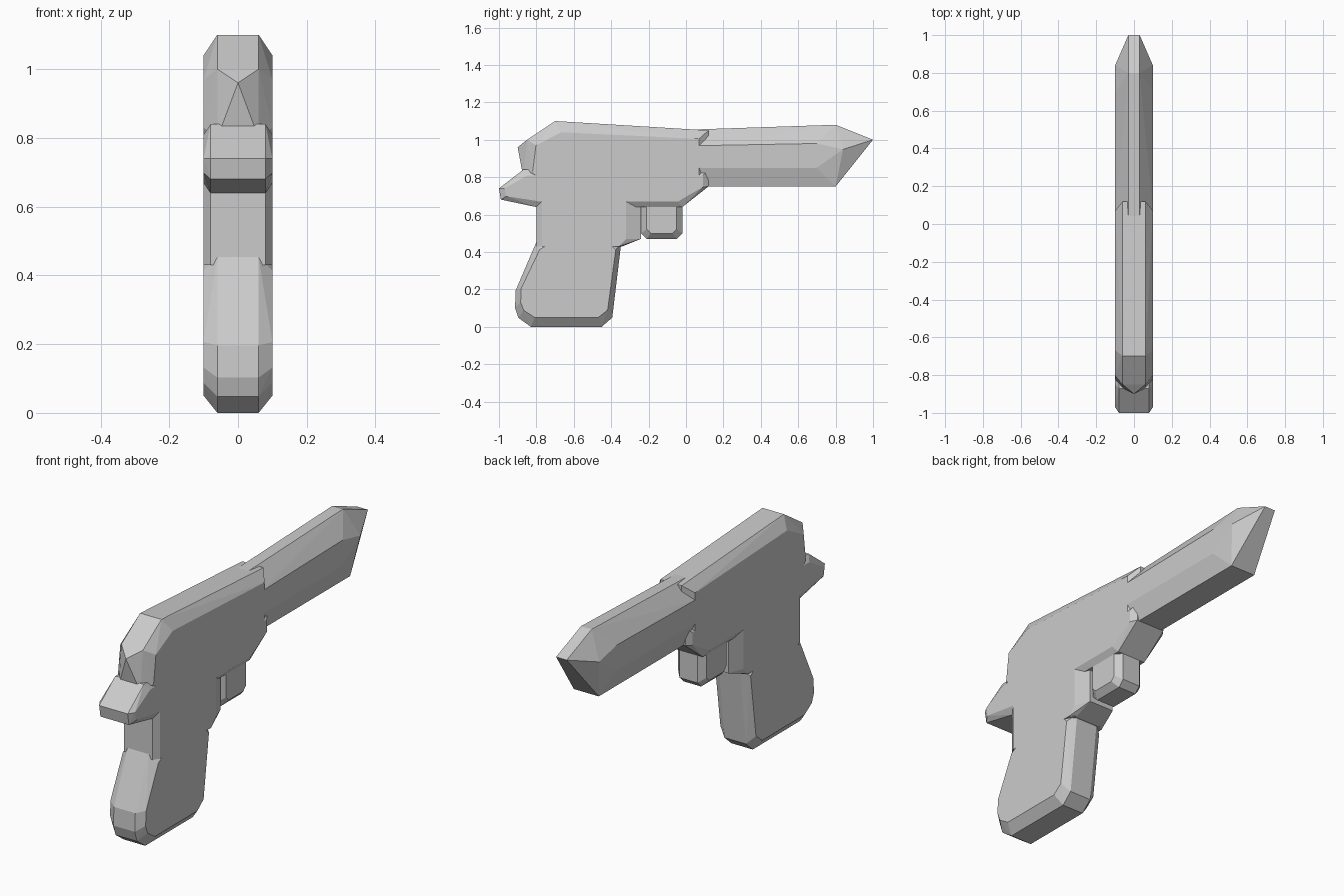
import bpy
import bmesh
from mathutils import Vector

# Remove the default cube
default_cube = bpy.data.objects.get("Cube")
if default_cube:
    bpy.data.objects.remove(default_cube, do_unlink=True)

# Single matte grey
grey = bpy.data.materials.new("matte_grey")
grey.use_nodes = True
grey_value = (0.6, 0.6, 0.6, 1)
grey.diffuse_color = grey_value
grey.node_tree.nodes["Principled BSDF"].inputs["Base Color"].default_value = grey_value

# Shared landmarks: heights and lengths where parts meet
half_width = 0.1
neck_bottom = 0.43
frame_bottom = 0.64
frame_top = 0.84
barrel_bottom = 0.75
barrel_start = 0.12
barrel_top = 1.05
grip_back = -0.8
grip_front = -0.34
guard_back = -0.24
guard_front = -0.02
guard_bottom = 0.47
embed = 0.7


def cut_corners(outline, cut):
    """Replace every corner with two points, one along each adjoining edge."""
    points = []
    for previous, corner, following in zip(outline[-1:] + outline, outline,
                                           outline[1:] + outline[:1]):
        for neighbour in (previous, following):
            points.append(corner + (neighbour - corner).normalized() * cut)
    return points


def inset_outline(outline, inset_y, inset_z):
    """Shrink an outline so that its bounds move in by the given insets."""
    result = [point.copy() for point in outline]
    for axis, inset in enumerate((inset_y, inset_z)):
        low = min(point[axis] for point in outline)
        high = max(point[axis] for point in outline)
        for point in result:
            share = (point[axis] - low) / (high - low)
            point[axis] += inset * (1 - share - share)
    return result


def chamfered_block(name, outline, rim, inset_y, inset_z,
                    crown=None, cut=0, half=half_width, apex=None):
    """Faceted convex block: a narrow rim outline between two inset flanks."""
    outline = [Vector(point) for point in outline]
    if cut:
        outline = cut_corners(outline, cut)
    middle = sum(point.y for point in outline) / len(outline)
    bm = bmesh.new()
    for side in (half, -half):
        for y, z in inset_outline(outline, inset_y, inset_z):
            bm.verts.new((side, y, z))
        for y, z in outline:
            width = crown if crown and z > middle else rim
            bm.verts.new((side * width / half, y, z))
    if apex:
        bm.verts.new((0, *apex))
    bmesh.ops.convex_hull(bm, input=bm.verts)
    loose = [vert for vert in bm.verts if not vert.link_faces]
    bmesh.ops.delete(bm, geom=loose, context="VERTS")
    bmesh.ops.recalc_face_normals(bm, faces=bm.faces)
    mesh = bpy.data.meshes.new(name)
    bm.to_mesh(mesh)
    bm.free()
    mesh.materials.append(grey)
    block = bpy.data.objects.new(name, mesh)
    bpy.context.collection.objects.link(block)


# Barrel: narrow ridge on top, broad underside, tapered muzzle
chamfered_block(
    "barrel",
    [(-half_width, barrel_top), (0.8, 1.08), (1, 1),
     (0.8, barrel_bottom), (-half_width, barrel_bottom)],
    rim=0.07, crown=0.03, inset_y=0.16, inset_z=0.1)

# Slide: upper body with a pointed rear
chamfered_block(
    "slide",
    [(-0.87, 0.8), (-0.85, 1), (-0.7, 1.1), (barrel_start, barrel_top),
     (barrel_start, barrel_bottom), (0, embed), (grip_back, embed)],
    rim=0.06, inset_y=0.05, inset_z=0.06, apex=(-0.9, 0.96))

# Frame: lower body with the rear tang and sloped front
chamfered_block(
    "frame",
    [(-1, 0.74), (-0.99, 0.68), (grip_back, frame_bottom),
     (guard_front, frame_bottom), (barrel_start, barrel_bottom),
     (barrel_start, frame_top), (-0.87, frame_top)],
    rim=0.08, inset_y=0.03, inset_z=0.03)

# Neck between frame and grip
chamfered_block(
    "grip_neck",
    [(grip_back, embed), (grip_back, neck_bottom),
     (grip_front, neck_bottom), (grip_front, embed)],
    rim=0.08, inset_y=0.03, inset_z=0)

# Grip with a rounded butt
chamfered_block(
    "grip",
    [(-0.78, 0.5), (-0.93, 0.15), (-0.88, 0), (-0.4, 0), (grip_front, 0.5)],
    rim=0.06, inset_y=0.03, inset_z=0.05, cut=0.05)

# Trigger guard: wide web against the grip, narrower block ahead of it
chamfered_block(
    "guard_web",
    [(-0.5, neck_bottom), (grip_front, neck_bottom),
     (guard_back, guard_bottom), (guard_back, embed), (-0.5, embed)],
    rim=0.07, inset_y=0.08, inset_z=0)
chamfered_block(
    "trigger_guard",
    [(guard_back, guard_bottom), (guard_front, guard_bottom),
     (guard_front, embed), (guard_back, embed)],
    rim=0.05, inset_y=0.03, inset_z=0.03, cut=0.03, half=0.08)
